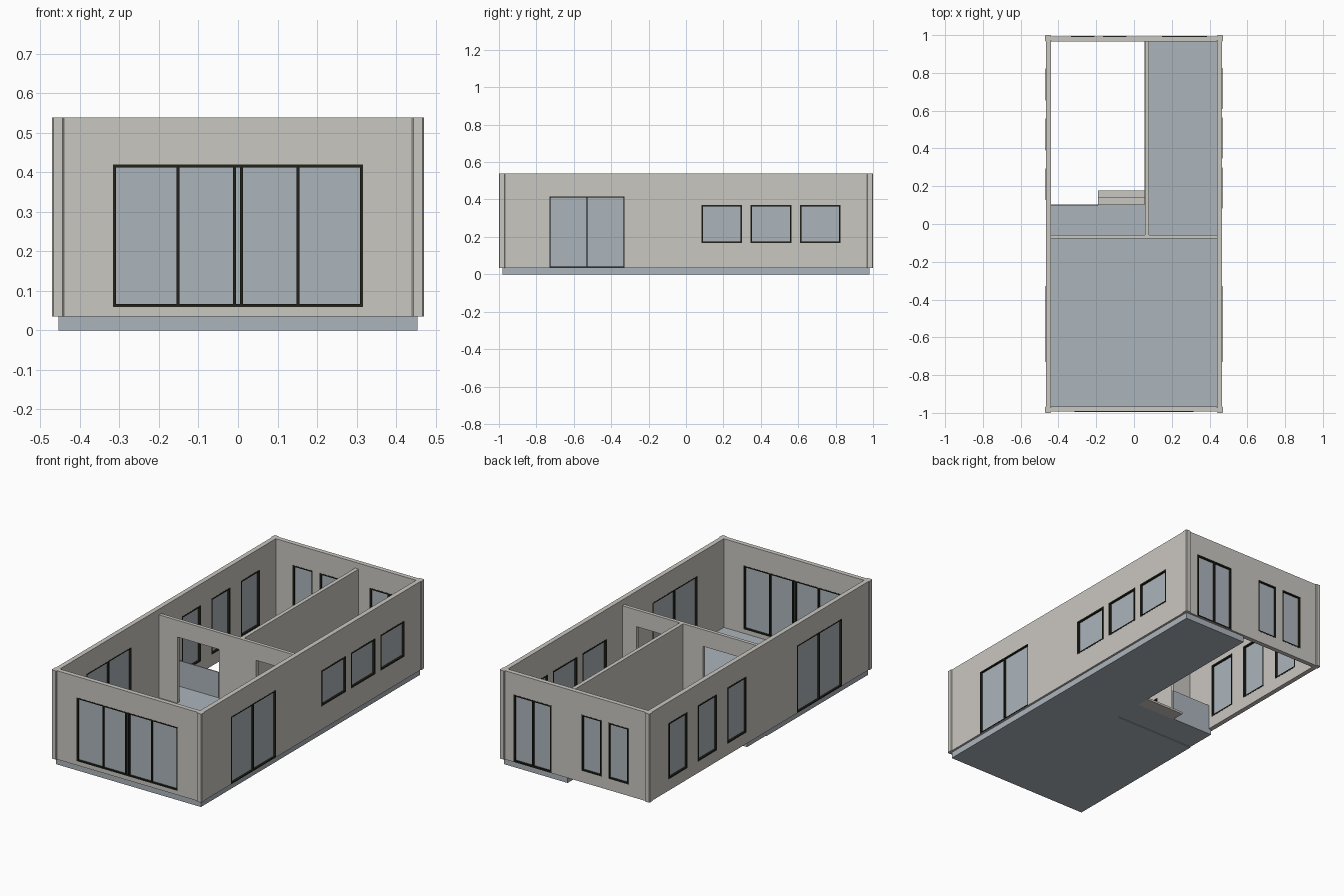
import bpy, bmesh

if "Cube" in bpy.data.objects:
    bpy.data.objects.remove(bpy.data.objects["Cube"])


def material(name, rgb):
    m = bpy.data.materials.new(name)
    m.diffuse_color = (*rgb, 1)
    m.use_nodes = True
    m.node_tree.nodes["Principled BSDF"].inputs["Base Color"].default_value = m.diffuse_color
    return m


PLASTER = material("warm_grey_plaster", (0.59, 0.57, 0.53))
BLUE = material("blue_grey_glass_and_floor", (0.41, 0.46, 0.50))
DARK = material("dark_frame", (0.016, 0.016, 0.010))


def finish(name, bm, mat):
    bmesh.ops.recalc_face_normals(bm, faces=bm.faces[:])
    me = bpy.data.meshes.new(name)
    bm.to_mesh(me)
    bm.free()
    me.materials.append(mat)
    ob = bpy.data.objects.new(name, me)
    bpy.context.collection.objects.link(ob)
    return ob


def panel(name, axis, u, z, d, holes, mat):
    """Upright slab along x or y, thickness range d, with rectangular holes (u0, u1, z0, z1)."""
    us = sorted({*u, *[v for h in holes for v in h[:2]]})
    zs = sorted({*z, *[v for h in holes for v in h[2:]]})
    bm = bmesh.new()
    for a, b in zip(us, us[1:]):
        for lo, hi in zip(zs, zs[1:]):
            cu, cz = (a + b) / 2, (lo + hi) / 2
            if any(h[0] < cu < h[1] and h[2] < cz < h[3] for h in holes):
                continue
            pts = [(a, lo), (b, lo), (b, hi), (a, hi)]
            bm.faces.new([bm.verts.new((p, d[0], q) if axis == "x" else (d[0], p, q))
                          for p, q in pts])
    bmesh.ops.remove_doubles(bm, verts=bm.verts[:], dist=1e-5)
    ext = bmesh.ops.extrude_face_region(bm, geom=bm.faces[:], use_keep_orig=True)
    t = d[1] - d[0]
    bmesh.ops.translate(bm, vec=(0, t, 0) if axis == "x" else (t, 0, 0),
                        verts=[g for g in ext["geom"] if isinstance(g, bmesh.types.BMVert)])
    bmesh.ops.dissolve_limit(bm, angle_limit=0.01, verts=bm.verts[:], edges=bm.edges[:])
    return finish(name, bm, mat)


def box(name, x, y, z, mat, bevel=0):
    bm = bmesh.new()
    bmesh.ops.create_cube(bm, size=1)
    for v in bm.verts:
        v.co = [r[0] if c < 0 else r[1] for c, r in zip(v.co, (x, y, z))]
    if bevel:  # soften the upright edges only
        up = [e for e in bm.edges if abs(e.verts[0].co.z - e.verts[1].co.z) > 0.1]
        bmesh.ops.bevel(bm, geom=up, offset=bevel, segments=1, affect="EDGES")
    return finish(name, bm, mat)


F = 0.035      # floor level
TOP = 0.538    # outer wall top
HEAD = 0.417   # head height of openings


def window(name, axis, hole, d, mullions, w):
    """Dark frame with mullions plus one glass sheet, filling a hole."""
    u0, u1, z0, z1 = hole
    edges = [u0 + w / 2] + list(mullions) + [u1 - w / 2]
    panes = [(a + w / 2, b - w / 2, z0 + w, z1 - w) for a, b in zip(edges, edges[1:])]
    panel(name + "_frame", axis, (u0, u1), (z0, z1), (d[0] - 0.001, d[1] + 0.001), panes, DARK)
    mid = (d[0] + d[1]) / 2
    panel(name + "_glass", axis, (u0 + w / 2, u1 - w / 2), (z0 + w / 2, z1 - w / 2),
          (mid - 0.003, mid + 0.003), [], BLUE)


def glazed_wall(name, axis, u, d, openings):
    """Outer wall whose openings are (hole, mullion positions, frame width)."""
    panel(name + "_wall", axis, u, (F, TOP), d, [o[0] for o in openings], PLASTER)
    for i, (hole, mullions, w) in enumerate(openings):
        window(f"{name}_window_{i + 1}", axis, hole, d, mullions, w)


# Outer walls with their windows and sliding doors
side_door = ((-0.73, -0.328, F + 0.001, HEAD), [-0.529], 0.006)
glazed_wall("front", "x", (-0.44, 0.44), (-0.993, -0.967),
            [((-0.316, 0.316, 0.059, 0.419), [-0.152, -0.009, 0.009, 0.152], 0.007)])
glazed_wall("back", "x", (-0.44, 0.44), (0.967, 0.993),
            [((0.149, 0.386, F + 0.001, HEAD), [0.267], 0.008),
             ((-0.164, -0.04, 0.10, HEAD), [], 0.007),
             ((-0.333, -0.209, 0.10, HEAD), [], 0.007)])
glazed_wall("right", "y", (-0.968, 0.968), (0.44, 0.467),
            [side_door] + [((y, y + 0.217, 0.168, 0.37), [], 0.008) for y in (0.083, 0.346, 0.609)])
glazed_wall("left", "y", (-0.968, 0.968), (-0.467, -0.44),
            [side_door] + [((y, y + 0.168, 0.10, HEAD), [], 0.008) for y in (0.126, 0.39, 0.654)])

# Corner posts
for sx, nx in ((-1, "left"), (1, "right")):
    for sy, ny in ((-1, "front"), (1, "back")):
        box(f"{ny}_{nx}_corner_post", sorted((sx * 0.44, sx * 0.471)),
            sorted((sy * 0.967, sy * 1.0)), (F, TOP), PLASTER, 0.004)

# Inner walls, slightly lower than the outer ones
panel("cross_wall", "x", (-0.44, 0.44), (F, 0.505), (-0.078, -0.058),
      [(-0.326, -0.065, F, 0.41), (0.168, 0.351, F, 0.41)], PLASTER)
panel("divider_wall", "y", (-0.058, 0.967), (F, 0.505), (0.058, 0.08), [], PLASTER)

# Floor slabs
box("main_floor", (-0.455, 0.455), (-0.982, -0.07), (0, F), BLUE)
box("right_room_floor", (0.055, 0.455), (-0.07, 0.982), (0, F), BLUE)
box("landing_floor", (-0.455, 0.055), (-0.07, 0.102), (0.004, F), BLUE)

# Steps down from the landing and glass railing beside them
box("upper_step", (-0.19, 0.055), (0.102, 0.14), (0, 0.024), PLASTER)
box("lower_step", (-0.19, 0.055), (0.14, 0.178), (0, 0.012), PLASTER)
box("landing_glass_railing", (-0.44, -0.19), (0.096, 0.102), (F, 0.18), BLUE)
